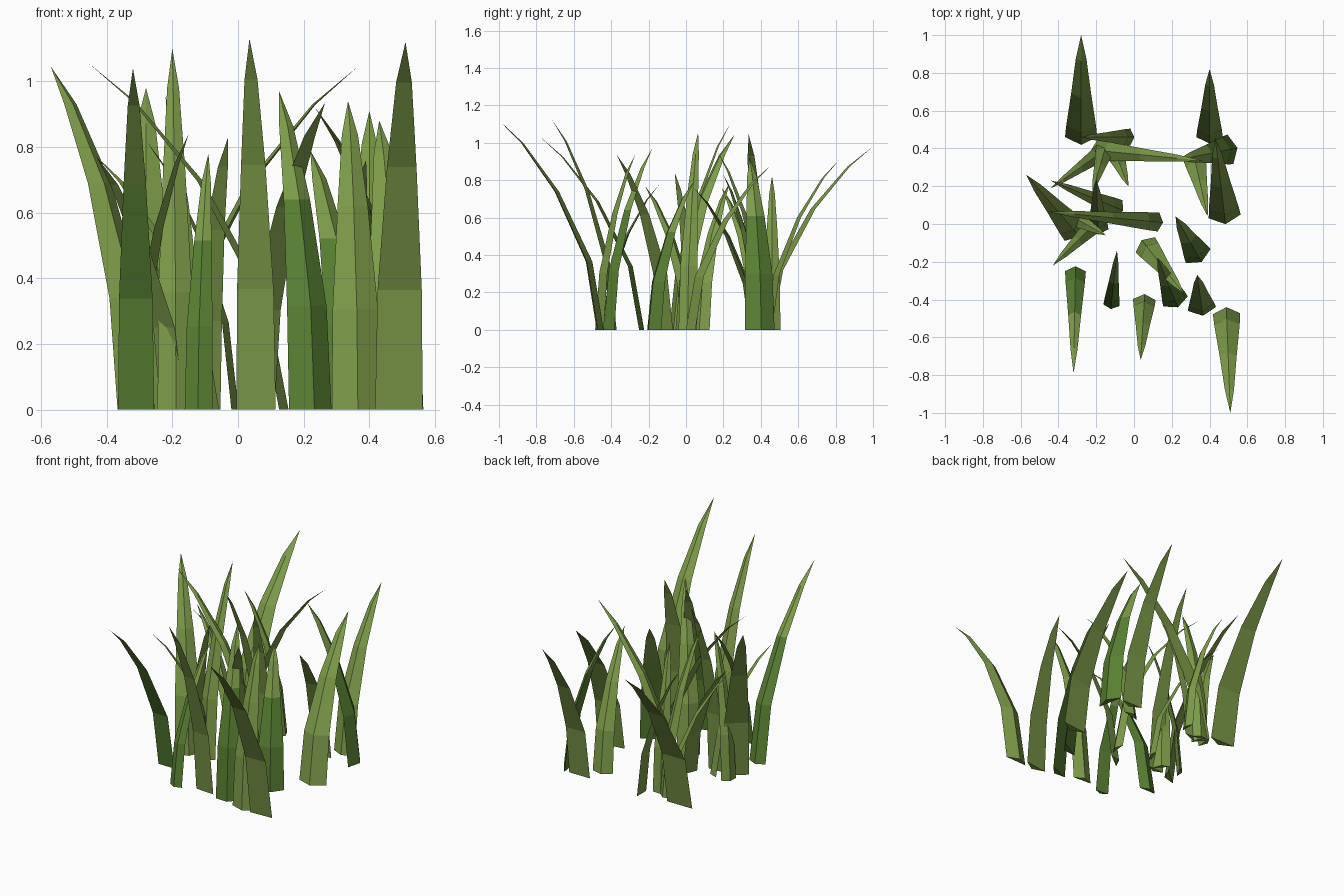
import bpy
import bmesh
from mathutils import Vector

cube = bpy.data.objects.get("Cube")
if cube:
    bpy.data.objects.remove(cube, do_unlink=True)


def make_material(name, rgb):
    mat = bpy.data.materials.new(name)
    mat.use_nodes = True
    mat.diffuse_color = (*rgb, 1)
    mat.node_tree.nodes["Principled BSDF"].inputs["Base Color"].default_value = (*rgb, 1)
    return mat


OLIVE = make_material("olive green", (0.205, 0.328, 0.067))
DEEP = make_material("deep green", (0.098, 0.216, 0.032))

# Shared blade curve: share of the lean, share of the height, share of the width
RINGS = [(0, 0, 1), (0.11, 0.325, 0.93), (0.43, 0.66, 0.62), (0.77, 0.89, 0.33)]


def blade(name, base, tip, height, width, deep_stem=False):
    """Bent three-sided blade: flat outer side, ridge facing away from the lean."""
    base, tip = Vector(base), Vector(tip)
    lean = tip - base
    ahead = lean.normalized()
    side = Vector((-ahead.y, ahead.x))
    bm = bmesh.new()
    rings = []
    for along, up, wide in RINGS:
        mid = base + lean * along
        half = side * width * wide / 2
        ridge = mid - ahead * width * wide * 0.24
        rings.append([bm.verts.new((p.x, p.y, height * up))
                      for p in (mid - half, ridge, mid + half)])
    bm.faces.new(rings[0])
    for level, (low, high) in enumerate(zip(rings, rings[1:])):
        for i in range(3):
            j = (i + 1) % 3
            face = bm.faces.new((low[i], low[j], high[j], high[i]))
            # Lower two segments of some blades are the deeper green
            face.material_index = int(deep_stem and level < 2)
    if deep_stem:
        bm.faces.ensure_lookup_table()
        bm.faces[0].material_index = 1
    point = bm.verts.new((tip.x, tip.y, height))
    for i in range(3):
        bm.faces.new((rings[-1][i], rings[-1][(i + 1) % 3], point))
    bmesh.ops.recalc_face_normals(bm, faces=bm.faces[:])
    mesh = bpy.data.meshes.new(name)
    bm.to_mesh(mesh)
    bm.free()
    mesh.materials.append(OLIVE)
    mesh.materials.append(DEEP)
    obj = bpy.data.objects.new(name, mesh)
    bpy.context.collection.objects.link(obj)


# Back blades
blade("back_right_blade", (-.28, .46), (-.28, 1), .98, .17)
blade("back_left_blade", (.4, .46), (.4, .82), .91, .14)
blade("back_crossing_blade", (-.2, .39), (.365, .335), 1.045, .11)
blade("back_corner_blade", (.51, .395), (.235, .34), .92, .16, True)
blade("back_short_blade", (-.02, .46), (-.28, .46), .82, .09)
blade("back_inner_blade", (-.15, .41), (-.22, .17), .95, .1)
blade("back_middle_blade", (-.1, .38), (-.03, .2), .83, .1)
blade("back_side_blade", (-.17, .38), (-.44, .19), .76, .09)
blade("back_forward_blade", (.32, .35), (.39, .04), .76, .12)

# Middle blades
blade("left_blade", (.48, .04), (.43, .455), .88, .17)
blade("long_crossing_blade", (.13, .01), (-.455, .065), 1.055, .1)
blade("right_outer_blade", (-.31, -.04), (-.57, .26), 1.045, .15)
blade("right_inner_blade", (-.08, .08), (-.44, .23), .78, .1)
blade("right_forward_blade", (-.2, .01), (-.43, -.22), .77, .1)
blade("right_tall_blade", (-.19, -.03), (-.2, .235), 1.1, .11)
blade("right_crossing_blade", (-.31, .03), (-.15, -.06), .84, .09)
blade("middle_blade", (.34, -.17), (.22, .04), .79, .15, True)
blade("middle_crossing_blade", (.06, -.11), (.265, -.37), .935, .13)

# Front blades
blade("front_short_blade", (-.12, -.43), (-.09, -.14), .78, .085, True)
blade("front_right_blade", (-.31, -.25), (-.32, -.79), 1.04, .11, True)
blade("front_middle_blade", (.055, -.4), (.035, -.72), 1.13, .12)
blade("front_left_blade", (.49, -.475), (.51, -1), 1.12, .145)
blade("front_upright_blade", (.36, -.45), (.335, -.27), .94, .15)
blade("front_wide_blade", (.22, -.41), (.125, -.18), .97, .14, True)
